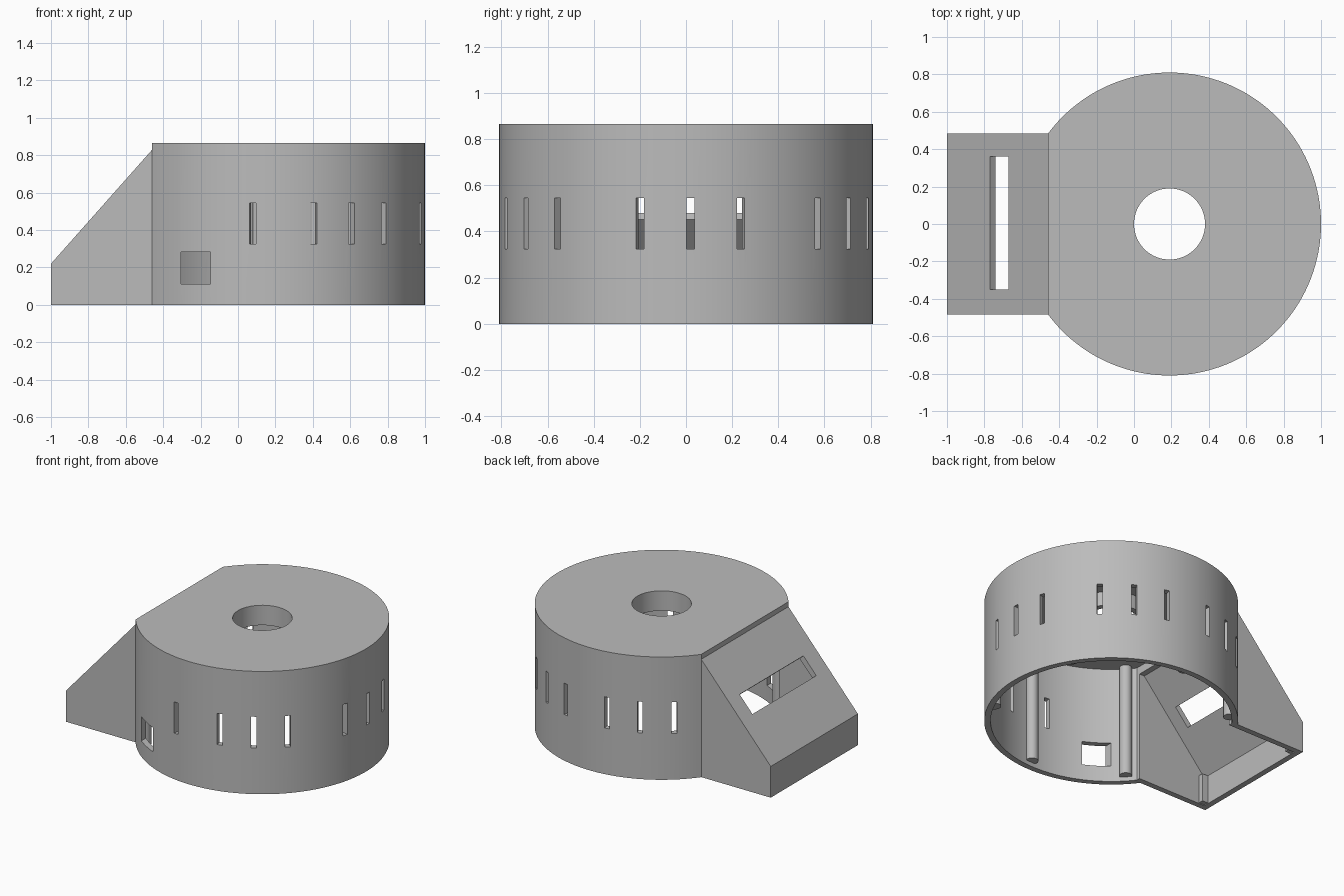
import bpy, bmesh, math
from mathutils import Matrix, Vector

if "Cube" in bpy.data.objects:
    bpy.data.objects.remove(bpy.data.objects["Cube"])

CX, R, H, WALL = 0.19, 0.81, 0.865, 0.04
HALF = 0.485                                   # half width of the wedge
CHORD = CX - math.sqrt(R * R - HALF * HALF)    # flat side of the drum
SLOPE = math.atan2(0.61, CHORD + 1)

grey = bpy.data.materials.new("grey_plastic")
grey.use_nodes = True
grey.diffuse_color = (0.5, 0.5, 0.5, 1)
grey.node_tree.nodes["Principled BSDF"].inputs["Base Color"].default_value = (0.5, 0.5, 0.5, 1)


def finish(name, bm):
    bmesh.ops.recalc_face_normals(bm, faces=bm.faces)
    mesh = bpy.data.meshes.new(name)
    bm.to_mesh(mesh)
    bm.free()
    obj = bpy.data.objects.new(name, mesh)
    bpy.context.collection.objects.link(obj)
    mesh.materials.append(grey)
    return obj


def prism(name, points, offset):
    """Extrude a closed outline of 3D points along the offset."""
    bm = bmesh.new()
    face = bm.faces.new([bm.verts.new(p) for p in points])
    new = bmesh.ops.extrude_face_region(bm, geom=[face])["geom"]
    bmesh.ops.translate(bm, vec=offset, verts=[v for v in new if isinstance(v, bmesh.types.BMVert)])
    return finish(name, bm)


def drum(name, radius, chord, z0, z1):
    """Upright cylinder with one side cut flat at x = chord."""
    end, n = math.acos((chord - CX) / radius), 110
    angles = [-end + 2 * end * i / n for i in range(n + 1)]
    pts = [(CX + radius * math.cos(a), radius * math.sin(a), z0) for a in angles]
    return prism(name, pts, (0, 0, z1 - z0))


def wedge(name, profile, half):
    return prism(name, [(x, -half, z) for x, z in profile], (0, 2 * half, 0))


def cylinder(name, x, y, radius, z0, z1, n):
    bm = bmesh.new()
    bmesh.ops.create_cone(bm, cap_ends=True, segments=n, radius1=radius, radius2=radius,
                          depth=z1 - z0, matrix=Matrix.Translation((x, y, (z0 + z1) / 2)))
    return finish(name, bm)


def box(name, centre, size, turn=Matrix()):
    bm = bmesh.new()
    mat = Matrix.Translation(centre) @ turn @ Matrix.Diagonal((*size, 1))
    bmesh.ops.create_cube(bm, size=1, matrix=mat)
    return finish(name, bm)


def combine(target, tool, operation):
    mod = target.modifiers.new("cut", "BOOLEAN")
    mod.operation, mod.solver, mod.object = operation, "EXACT", tool
    bpy.context.view_layer.objects.active = target
    bpy.ops.object.modifier_apply(modifier=mod.name)
    bpy.data.objects.remove(tool)


def smooth(obj):
    bpy.ops.object.select_all(action="DESELECT")
    obj.select_set(True)
    bpy.context.view_layer.objects.active = obj
    bpy.ops.object.shade_smooth_by_angle(angle=math.radians(30))


# Housing: drum joined to a sloping wedge
housing = drum("housing", R, CHORD, 0, H)
combine(housing, wedge("wedge", [(-1, 0), (-1, 0.22), (CHORD, 0.83), (-0.3, 0.83), (-0.3, 0)], HALF), "UNION")

# Hollow inside, open at the bottom
drop = WALL / math.cos(SLOPE)
combine(housing, drum("drum_cavity", R - WALL, CHORD + WALL, -0.1, H - WALL), "DIFFERENCE")
inner = [(WALL - 1, -0.1), (WALL - 1, 0.22 + WALL * math.tan(SLOPE) - drop),
         (CHORD, 0.83 - drop), (-0.2, 0.83 - drop), (-0.2, -0.1)]
combine(housing, wedge("wedge_cavity", inner, HALF - WALL), "DIFFERENCE")

# Round opening in the roof
combine(housing, cylinder("roof_hole", CX, 0, 0.19, 0.6, 1, 64), "DIFFERENCE")

# Long window, square to the sloping face
mid = (-0.72, 0.005, 0.22 + 0.28 * math.tan(SLOPE))
combine(housing, box("window", mid, (0.1 / math.cos(SLOPE), 0.71, 0.2),
                     Matrix.Rotation(-SLOPE, 4, "Y")), "DIFFERENCE")

# Square cable opening near the front
combine(housing, box("cable_hole", (-0.225, -0.7, 0.197), (0.157, 0.4, 0.17)), "DIFFERENCE")

# Ventilation slots around the drum
slots = [-97.8] + [c + d for c in (-59, 1.4, 60.4, 115.2) for d in (-15.6, 0, 15.6)]
for deg in slots:
    turn = Matrix.Rotation(math.radians(deg), 4, "Z")
    centre = Vector((CX, 0, 0.435)) + turn @ Vector((R - WALL / 2, 0, 0))
    combine(housing, box("slot", centre, (0.12, 0.035, 0.22), turn), "DIFFERENCE")
smooth(housing)

# Collar under the roof opening
collar = cylinder("roof_collar", CX, 0, 0.23, 0.725, H - WALL / 2, 64)
combine(collar, cylinder("collar_bore", CX, 0, 0.19, 0.6, 1, 64), "DIFFERENCE")
smooth(collar)

# Screw posts along the inner wall
for i, deg in enumerate((-137, -88, -29.5, 30.5, 88, 140)):
    a = math.radians(deg)
    smooth(cylinder(f"screw_post_{i + 1}", CX + 0.755 * math.cos(a), 0.755 * math.sin(a),
                    0.04, 0.03, H - WALL / 2, 24))

# Corner ribs at the low end of the wedge
for side, y in (("front", -1), ("back", 1)):
    box(f"corner_rib_{side}", (-0.945, y * 0.435, 0.105), (0.06, 0.05, 0.2))
